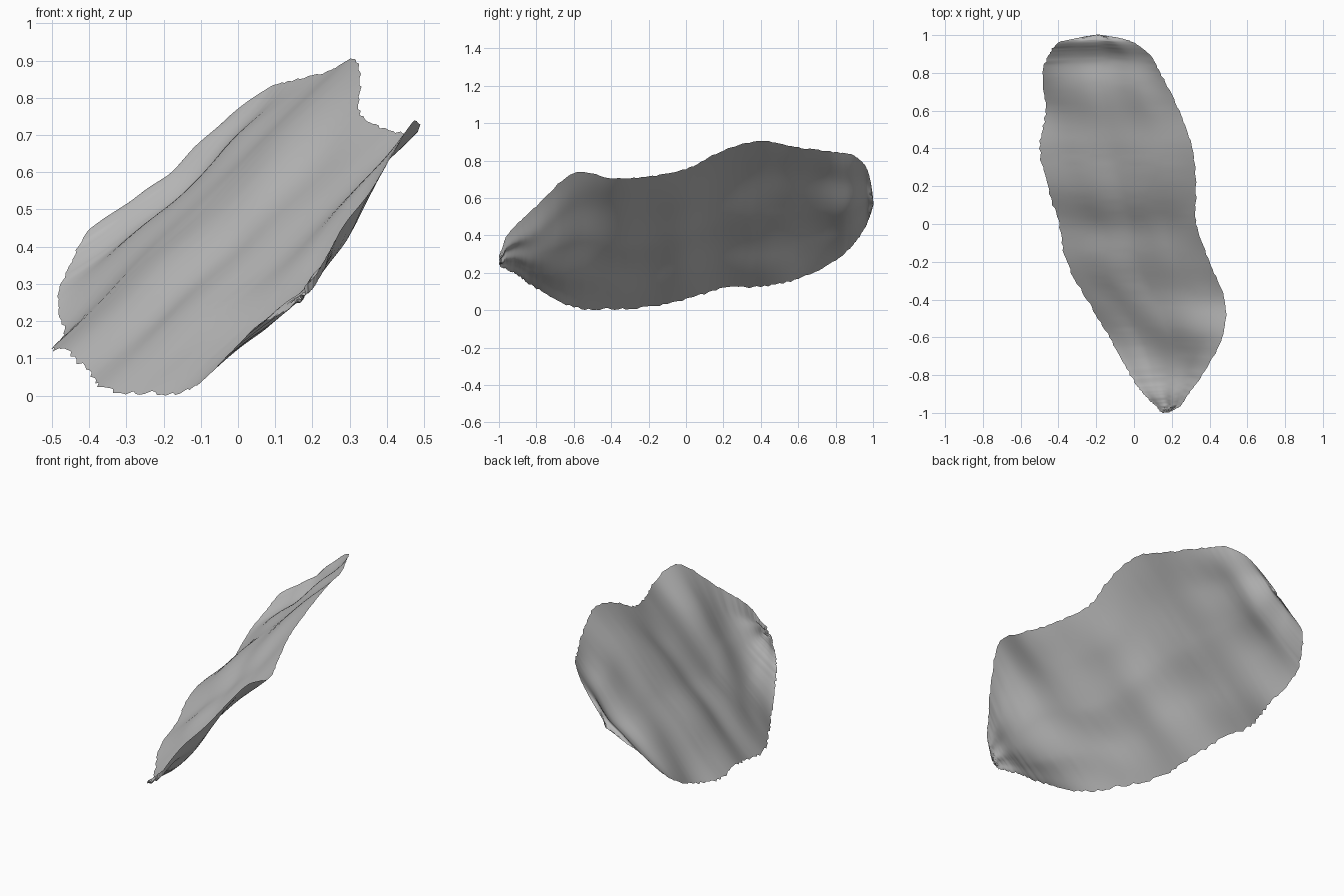
import bpy
import bmesh
import math
import random
from mathutils import Vector, noise

random.seed(4)

default_cube = bpy.data.objects.get("Cube")
if default_cube:
    bpy.data.objects.remove(default_cube, do_unlink=True)

# Cross-sections of the sheet from front to back:
# y, then x of the low and high rims, then z of the low and high rims
SECTIONS = [
    (-1.0, .15, .18, .26, .31),
    (-.985, .13, .21, .24, .34),
    (-.96, .11, .25, .23, .41),
    (-.9, .05, .29, .2, .48),
    (-.8, -.02, .36, .13, .57),
    (-.6, -.13, .47, .03, .75),
    (-.4, -.25, .48, .02, .72),
    (-.2, -.36, .4, .03, .73),
    (0, -.4, .33, .07, .77),
    (.2, -.46, .33, .13, .87),
    (.4, -.5, .31, .14, .92),
    (.6, -.47, .24, .18, .885),
    (.8, -.485, .14, .28, .86),
    (.9, -.45, .08, .37, .84),
    (.96, -.4, 0, .46, .785),
    (.985, -.3, -.08, .52, .71),
    (1.0, -.22, -.17, .57, .62),
]
ROWS_PER_SECTION = 10
COLUMNS = 48
SHEET_NORMAL = Vector((-.68, -.25, .68)).normalized()


def make_material(name, colour):
    material = bpy.data.materials.new(name)
    material.use_nodes = True
    material.diffuse_color = colour
    shader = next(n for n in material.node_tree.nodes if n.type == "BSDF_PRINCIPLED")
    shader.inputs["Base Color"].default_value = colour
    shader.inputs["Roughness"].default_value = .8
    return material


def spline(before, start, end, after, t):
    """Smooth interpolation between two neighbouring sections."""
    return [b + .5 * t * (c - a + t * (2 * a - 5 * b + 4 * c - d + t * (3 * (b - c) + d - a)))
            for a, b, c, d in zip(before, start, end, after)]


def smooth_rows():
    last = len(SECTIONS) - 1
    rows = []
    for i in range(last):
        neighbours = [SECTIONS[min(max(i + k, 0), last)] for k in (-1, 0, 1, 2)]
        for step in range(ROWS_PER_SECTION):
            rows.append(spline(*neighbours, step / ROWS_PER_SECTION))
    rows.append(list(SECTIONS[last]))
    return rows


def bump(value, centre, width):
    return math.exp(-((value - centre) / width) ** 2)


def relief(y, t):
    """Height of the hollows and ridges above the straight cross-section."""
    hollow = -.045 * bump(y, -.78, .2) - .04 * bump(y, .86, .09) - .015 * bump(y, -.03, .1)
    ridge = .015 * bump(y, .62, .12)
    ripple = .02 * noise.noise(Vector((y * 3, t * 4, .5)))
    return (hollow + ridge + ripple) * 4 * t * (1 - t)


# Thin wavy sheet
bm = bmesh.new()
grid = []
for y, x_low, x_high, z_low, z_high in smooth_rows():
    low, high = Vector((x_low, y, z_low)), Vector((x_high, y, z_high))
    # Ragged rim, rougher on the low side
    across = (high - low).normalized()
    low += across * random.uniform(-.006, .01)
    high += across * random.uniform(-.006, .004)
    row = []
    for column in range(COLUMNS + 1):
        t = column / COLUMNS
        point = low.lerp(high, t) + SHEET_NORMAL * relief(y, t)
        row.append(bm.verts.new(point))
    grid.append(row)

for row, following in zip(grid, grid[1:]):
    for column in range(COLUMNS):
        bm.faces.new((row[column], row[column + 1],
                      following[column + 1], following[column]))

# Turn the faces towards the upper side
bm.normal_update()
if sum((f.normal.dot(SHEET_NORMAL) for f in bm.faces)) < 0:
    bmesh.ops.reverse_faces(bm, faces=bm.faces[:])

# Stand the sheet on the ground
lowest = min(v.co.z for v in bm.verts)
for vert in bm.verts:
    vert.co.z -= lowest

mesh = bpy.data.meshes.new("wavy_sheet")
bm.to_mesh(mesh)
bm.free()
mesh.materials.append(make_material("plain_grey", (.5, .5, .5, 1)))
mesh.shade_smooth()
sheet = bpy.data.objects.new("wavy_sheet", mesh)
bpy.context.collection.objects.link(sheet)
